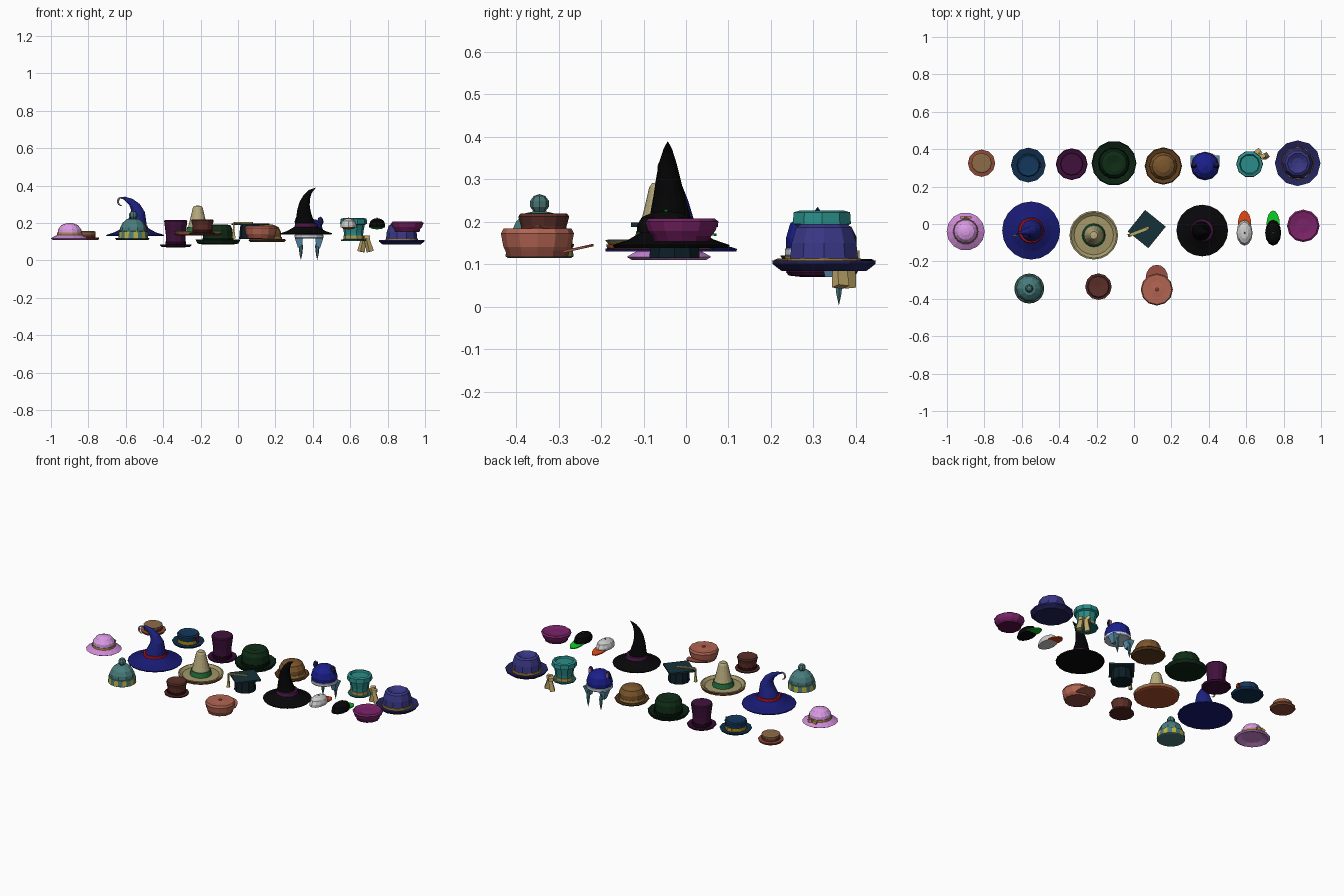
import bpy, bmesh, math
from mathutils import Vector, Matrix

MATS = {}

def mat(hexcol):
    if hexcol not in MATS:
        m = bpy.data.materials.new("colour_" + hexcol)
        rgb = [(int(hexcol[i:i + 2], 16) / 255) ** 2.2 for i in (0, 2, 4)]
        m.diffuse_color = (*rgb, 1)
        MATS[hexcol] = m
    return MATS[hexcol]

def finish(name, bm, col):
    bmesh.ops.remove_doubles(bm, verts=bm.verts, dist=0.0002)
    bmesh.ops.recalc_face_normals(bm, faces=bm.faces)
    me = bpy.data.meshes.new(name)
    bm.to_mesh(me)
    bm.free()
    ob = bpy.data.objects.new(name, me)
    bpy.context.collection.objects.link(ob)
    me.materials.append(mat(col))
    return ob

def rings(name, ring_list, n, col, sy=1.0, rot=0.0):
    """Skin through circles given as (x, y, z, radius, tilt about y)."""
    bm = bmesh.new()
    loops = []
    for x, y, z, r, tilt in ring_list:
        r = max(r, 0.00005)
        loop = []
        for i in range(n):
            a = 2 * math.pi * i / n + rot
            p = Vector((r * math.cos(a), r * sy * math.sin(a), 0))
            loop.append(bm.verts.new(Vector((x, y, z)) + Matrix.Rotation(tilt, 3, 'Y') @ p))
        loops.append(loop)
    for a, b in zip(loops, loops[1:]):
        for i in range(n):
            j = (i + 1) % n
            bm.faces.new((a[i], a[j], b[j], b[i]))
    bm.faces.new(loops[0])
    bm.faces.new(loops[-1])
    return finish(name, bm, col)

def lathe(name, c, prof, n, col, sy=1.0, rot=0.0):
    return rings(name, [(c[0], c[1], z, r, 0) for r, z in prof], n, col, sy, rot)

def box(name, c, size, col, rot=(0, 0, 0), taper=1.0):
    bm = bmesh.new()
    bmesh.ops.create_cube(bm, size=1)
    for v in bm.verts:
        if v.co.z < 0:
            v.co.x *= taper
            v.co.y *= taper
        v.co = Vector([v.co[i] * size[i] for i in range(3)])
    ob = finish(name, bm, col)
    ob.location = c
    ob.rotation_euler = rot
    return ob

def ball(name, c, s, col, n=8):
    bm = bmesh.new()
    bmesh.ops.create_uvsphere(bm, u_segments=n, v_segments=max(5, n // 2 + 1), radius=1)
    for v in bm.verts:
        v.co = Vector([c[i] + v.co[i] * s[i] for i in range(3)])
    return finish(name, bm, col)

def visor(name, c, w, length, z0, z1, col, n=8):
    """Half-ellipse peak pointing to +y, sloping from z0 to z1."""
    bm = bmesh.new()
    top, low = [], []
    for i in range(n + 1):
        a = math.pi * i / n
        x, s = w * math.cos(a), math.sin(a)
        for lst, dz in ((top, 0.004), (low, -0.002)):
            z = z0 + (z1 - z0) * s + dz
            lst.append(bm.verts.new((c[0] + x, c[1] + length * s, z)))
    for i in range(n):
        bm.faces.new((top[i], top[i + 1], low[i + 1], low[i]))
    bm.faces.new(top)
    bm.faces.new(low)
    bm.faces.new((top[0], top[-1], low[-1], low[0]))
    return finish(name, bm, col)

# ---- back row ----
# straw boater
c = (-0.815, 0.325)
lathe("boater_brim", c, [(0.066, .108), (0.073, .116), (0.073, .122), (0.05, .124)], 12, "8A4A38")
lathe("boater_band", c, [(0.053, .12), (0.053, .138)], 12, "6A3028")
lathe("boater_crown", c, [(0.052, .138), (0.054, .152), (0.048, .156)], 12, "8C6A4A")

# flat blue hat with gold band and buckle
c = (-0.565, 0.315)
lathe("flat_hat_brim", c, [(0.06, .108), (0.085, .108), (0.093, .12), (0.06, .118)], 12, "16304E")
lathe("flat_hat_band", c, [(0.062, .116), (0.061, .137)], 12, "A8881C")
lathe("flat_hat_crown", c, [(0.059, .13), (0.064, .165), (0.058, .172), (0.045, .166)], 12, "1A3A5C")
box("flat_hat_buckle", (-0.565, 0.377, .127), (.03, .006, .024), "C8A020")
box("flat_hat_feather", (-0.502, 0.315, .145), (.006, .02, .045), "8A2020", (0.3, 0.15, 0))

# purple top hat
c = (-0.333, 0.32)
lathe("top_hat_brim", c, [(0.05, .07), (0.078, .073), (0.085, .082), (0.082, .085), (0.05, .08)], 12, "3C1438")
lathe("top_hat_crown", c, [(0.052, .078), (0.053, .14), (0.062, .21), (0.058, .216)], 12, "42183E")
lathe("top_hat_band", c, [(0.055, .08), (0.055, .102)], 12, "240A22")

# dark green bowler
c = (-0.107, 0.325)
lathe("green_brim", c, [(0.08, .085), (0.11, .09), (0.12, .11), (0.115, .112), (0.075, .098)], 14, "14281A")
lathe("green_band", c, [(0.084, .095), (0.083, .12)], 14, "0C1810")
lathe("green_crown", c, [(0.081, .1), (0.078, .165), (0.066, .188), (0.045, .192), (0, .182)], 14, "16301C")

# brown bowler
c = (0.157, 0.31)
lathe("brown_brim", c, [(0.06, .1), (0.09, .097), (0.1, .108), (0.095, .113), (0.065, .107)], 12, "5E3E22")
lathe("brown_band", c, [(0.077, .104), (0.077, .125)], 12, "B08A4A")
lathe("brown_crown", c, [(0.074, .11), (0.074, .15), (0.06, .177), (0.035, .19), (0, .194)], 12, "7A5630")

# blue eared cap with hanging flaps
c = (0.38, 0.31)
lathe("eared_cap_dome", c, [(0.073, .135), (0.075, .16), (0.065, .195), (0.04, .217), (0, .226)], 12, "20248A")
lathe("eared_cap_trim", c, [(0.074, .118), (0.077, .122), (0.077, .136), (0.072, .138)], 12, "C8D0D8")
for s in (-1, 1):
    lathe("cap_ear", (c[0] + s * .06, c[1]), [(0.008, .185), (0.018, .205), (0.012, .225), (0, .235)], 8, "20204A", .6)
    box("cap_ear_inner", (c[0] + s * .06, c[1] + .011, .208), (.016, .006, .028), "C080A8")
    box("cap_flap", (c[0] + s * .052, c[1] + .03, .098), (.045, .05, .055), "5A8CA8", (0, s * .1, 0), .5)
    lathe("cap_tassel", (c[0] + s * .044, c[1] + .05), [(0, .002), (0.007, .03), (0.012, .075), (0.006, .1)], 6, "46787E")

# flared teal top hat with tied ribbon
c = (0.618, 0.32)
lathe("teal_brim", c, [(0.05, .103), (0.066, .104), (0.068, .112), (0.045, .114)], 10, "1E7068")
lathe("teal_crown", c, [(0.05, .11), (0.052, .15), (0.06, .19), (0.072, .195), (0.07, .222), (0.055, .226), (0.05, .216)], 10, "2E8C88")
lathe("teal_ribbon", c, [(0.055, .112), (0.055, .132)], 10, "B09A58")
ball("ribbon_knot", (.665, .368, .12), (.014, .014, .014), "C8B070", 6)
for dx, dy, ang in ((.022, -.008, -.25), (-.01, .025, .2)):
    box("ribbon_loop", (.67 + dx * .8, .37 + dy * .8, .122), (.03, .022, .02), "C8B070", (0, 0, ang + .5))
    box("ribbon_tail", (.675 + dx, .367 + dy * .6, .083), (.02, .022, .075), "BCA468", (ang * .4, ang, .6), 1.4)

# large blue fedora
c = (0.875, 0.325)
lathe("fedora_brim", c, [(0.07, .088), (0.1, .084), (0.121, .1), (0.122, .108), (0.09, .1), (0.07, .103)], 12, "28285C")
lathe("fedora_band", c, [(0.088, .098), (0.087, .113)], 12, "9A7A34")
lathe("fedora_crown", c, [(0.085, .105), (0.08, .15), (0.069, .186), (0.055, .195), (0.03, .18), (0, .176)], 10, "3C3A84")

# ---- middle row ----
# pink sun bonnet
c = (-0.9, -0.04)
lathe("bonnet_brim", c, [(0.06, .122), (0.09, .11), (0.102, .117), (0.09, .124), (0.06, .14)], 14, "CC88D4")
lathe("bonnet_band", c, [(0.069, .126), (0.067, .148)], 14, "A88850")
lathe("bonnet_crown", c, [(0.065, .135), (0.062, .165), (0.045, .188), (0.02, .198), (0, .2)], 14, "DA9AE4")
for s in (-1, 1):
    box("bonnet_bow", (-0.9 + s * .016, .034, .14), (.026, .01, .02), "B89458", (0, s * .3, 0))

# curled blue wizard hat with moon charm
c = (-0.55, -0.035)
lathe("wizard_brim", c, [(0.154, .13), (0.155, .136), (0.11, .15), (0.065, .175), (0.055, .175)], 20, "1E2072")
lathe("wizard_band", c, [(0.071, .163), (0.066, .185), (0.062, .186)], 20, "A81820")
rings("wizard_cone", [(-.55, -.035, .165, .064, 0), (-.543, -.035, .21, .052, -.05), (-.537, -.035, .25, .04, -.2),
      (-.548, -.037, .285, .028, -.6), (-.572, -.04, .313, .018, -.95), (-.605, -.045, .332, .009, -1.3),
      (-.632, -.055, .336, .002, -1.5)], 16, "22267E")
rings("moon_charm", [(-.622 + .02 * math.cos(a), -.062, .315 + .022 * math.sin(a), .001 + .005 * math.sin(t), -a)
      for t, a in [(math.pi * i / 8, 1.1 + 3.7 * i / 8) for i in range(9)]], 6, "B8B8B8")

# sombrero
c = (-0.215, -0.06)
lathe("sombrero_brim", c, [(0.09, .135), (0.115, .138), (0.13, .156), (0.122, .158), (0.105, .146), (0.05, .15)], 20, "A09468")
lathe("sombrero_trim", c, [(0.116, .134), (0.126, .138), (0.128, .146), (0.114, .142)], 20, "A85030")
lathe("sombrero_band", c, [(0.063, .148), (0.057, .178)], 16, "2A7040")
lathe("sombrero_crown", c, [(0.06, .148), (0.046, .2), (0.035, .245), (0.027, .28), (0.02, .291), (0, .293)], 16, "B4A87C")

# graduation cap
c = (0.068, -0.027)
lathe("graduate_cap", c, [(0.062, .115), (0.06, .15), (0.055, .19)], 10, "14242A")
box("graduate_board", (*c, .193), (.148, .142, .01), "1C343C", (0, 0, math.radians(51)))
ball("graduate_button", (.072, -.022, .2), (.01, .01, .006), "B09A50")
box("tassel_cord", (.027, -.041, .201), (.105, .014, .006), "B8A860", (0, 0, .36))
box("tassel_drop", (-.024, -.06, .172), (.008, .008, .055), "B8A860")
box("tassel_end", (-.024, -.06, .135), (.012, .012, .035), "B8A860", (0, 0, .3), 1.4)

# black witch hat
c = (0.365, -0.035)
lathe("witch_brim", c, [(0.134, .138), (0.138, .145), (0.1, .158), (0.066, .178), (0.05, .18)], 20, "101012")
lathe("witch_band", c, [(0.066, .17), (0.059, .198), (0.055, .2)], 20, "481C44")
rings("witch_cone", [(.365, -.037, .17, .061, 0), (.356, -.038, .22, .046, 0), (.352, -.04, .265, .036, .05),
      (.356, -.042, .305, .028, .25), (.368, -.043, .34, .02, .5), (.386, -.043, .368, .011, .8),
      (.415, -.043, .388, .001, 1.1)], 16, "0C0C0E")

# two peaked caps
for x, dome, peak in ((.591, "BCBCBC", "D84818"), (.744, "101010", "14C428")):
    c = (x, -0.047)
    lathe("peaked_cap_dome", c, [(0.043, .175), (0.043, .19), (0.036, .21), (0.02, .222), (0, .225)], 12, dome, 1.6)
    ball("peaked_cap_button", (x, -.047, .225), (.005, .005, .004), peak, 6)
    visor("peaked_cap_visor", (x, -.005), .036, .077, .178, .168, peak)

# magenta beret-style cap
c = (0.905, -0.01)
lathe("magenta_band", c, [(0.066, .153), (0.071, .175)], 12, "541846")
lathe("magenta_crown", c, [(0.068, .165), (0.079, .178), (0.087, .2), (0.078, .207), (0.04, .2), (0, .202)], 12, "7A2868")

# ---- front row ----
# bobble hat with striped cuff
c = (-0.56, -0.345)
cuff = lathe("beanie_cuff", c, [(0.075, .115), (0.08, .118), (0.077, .154), (0.07, .156)], 20, "4C7878")
cuff.data.materials.append(mat("B8B040"))
for p in cuff.data.polygons:
    if len(p.vertices) == 4 and abs(p.normal.z) < .4:
        a = math.atan2(p.center.y - c[1], p.center.x - c[0]) % (2 * math.pi)
        p.material_index = int(a / (2 * math.pi) * 20) % 2
lathe("beanie_dome", c, [(0.073, .15), (0.07, .175), (0.058, .2), (0.035, .22), (0, .227)], 10, "4A7C7C")
ball("beanie_bobble", (*c, .242), (.023, .023, .023), "4A7474")

# small brown hat
c = (-0.19, -0.335)
lathe("small_hat_brim", c, [(0.055, .138), (0.07, .14), (0.071, .147), (0.05, .15)], 12, "4E2A26")
lathe("small_hat_band", c, [(0.054, .146), (0.054, .164)], 12, "301614")
lathe("small_hat_crown", c, [(0.051, .15), (0.054, .19), (0.06, .212), (0.055, .219), (0, .214)], 12, "5C322C")

# salmon flat cap with peak
c = (0.122, -0.35)
lathe("flat_cap_band", c, [(0.072, .117), (0.076, .135)], 12, "8A4A40")
lathe("flat_cap_crown", c, [(0.073, .128), (0.08, .14), (0.086, .172), (0.08, .184), (0.045, .183), (0, .187)], 12, "B06452")
ball("flat_cap_button", (*c, .187), (.01, .01, .006), "A05848", 6)
visor("flat_cap_peak", (.122, -.29), .06, .072, .128, .144, "A85A4C")
